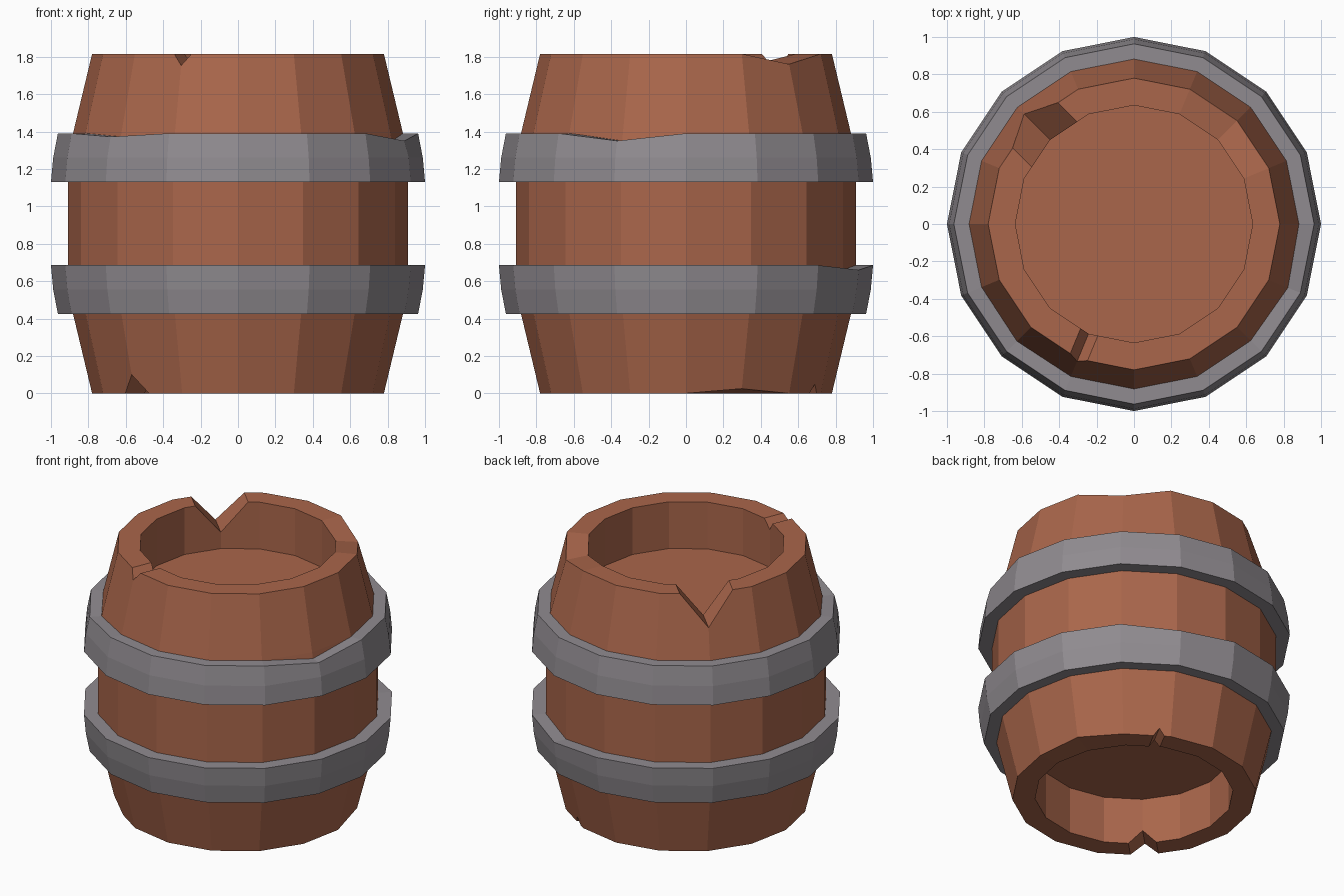
import bpy, bmesh
from math import cos, sin, radians, tau

SIDES = 16
HEIGHT = 1.815

if "Cube" in bpy.data.objects:
    bpy.data.objects.remove(bpy.data.objects["Cube"], do_unlink=True)


def make_material(name, colour):
    mat = bpy.data.materials.new(name)
    mat.use_nodes = True
    mat.diffuse_color = (*colour, 1)
    bsdf = next(n for n in mat.node_tree.nodes if n.type == 'BSDF_PRINCIPLED')
    bsdf.inputs["Base Color"].default_value = (*colour, 1)
    bsdf.inputs["Roughness"].default_value = 0.8
    return mat


wood = make_material("brown wood", (0.40, 0.133, 0.07))
metal = make_material("grey metal", (0.28, 0.26, 0.28))


def finish(name, bm, mat=None):
    bmesh.ops.recalc_face_normals(bm, faces=bm.faces)
    mesh = bpy.data.meshes.new(name)
    bm.to_mesh(mesh)
    bm.free()
    if mat:
        mesh.materials.append(mat)
    obj = bpy.data.objects.new(name, mesh)
    bpy.context.collection.objects.link(obj)
    return obj


def lathe(name, profile, mat, closed=False, dents=()):
    """Turn (radius, z) rows; dents are (row, side, new z)."""
    bm = bmesh.new()
    rows = [[bm.verts.new((r * cos(tau * i / SIDES), r * sin(tau * i / SIDES), z))
             for i in range(SIDES)] for r, z in profile]
    for row, side, z in dents:
        rows[row][side].co.z = z
    pairs = list(zip(rows, rows[1:]))
    if closed:
        pairs.append((rows[-1], rows[0]))
    else:
        bm.faces.new(rows[0])
        bm.faces.new(rows[-1])
    for a, b in pairs:
        for i in range(SIDES):
            j = (i + 1) % SIDES
            bm.faces.new((a[i], a[j], b[j], b[i]))
    return finish(name, bm, mat)


def cut_notch(target, angle, half_width, depth, top):
    """Cut a radial V through the top or bottom rim."""
    a = radians(angle)
    edge, out = (HEIGHT, 1) if top else (0, -1)
    slope = 1.5
    shape = [(0, edge - out * depth),
             (half_width * slope, edge + out * depth * (slope - 1)),
             (-half_width * slope, edge + out * depth * (slope - 1))]
    bm = bmesh.new()
    ends = [[bm.verts.new((r * cos(a) - t * sin(a), r * sin(a) + t * cos(a), z))
             for t, z in shape] for r in (0.4, 1.1)]
    for end in ends:
        bm.faces.new(end)
    for i in range(3):
        j = (i + 1) % 3
        bm.faces.new((ends[0][i], ends[0][j], ends[1][j], ends[1][i]))
    cutter = finish("notch_cutter", bm)
    cutter.hide_render = True
    mod = target.modifiers.new("notch", 'BOOLEAN')
    mod.operation = 'DIFFERENCE'
    mod.solver = 'EXACT'
    mod.object = cutter
    bpy.context.view_layer.objects.active = target
    bpy.ops.object.modifier_apply(modifier=mod.name)
    bpy.data.objects.remove(cutter, do_unlink=True)


# Barrel body with recessed ends
lower = [(0.635, 0.33), (0.635, 0), (0.78, 0), (0.882, 0.425), (0.91, 0.56)]
upper = [(r, HEIGHT - z) for r, z in reversed(lower)]
body = lathe("barrel_body", lower + upper, wood,
             dents=[(7, 2, 1.76), (8, 2, 1.78), (2, 1, 0.025)])

# Chipped rims
cut_notch(body, 135, 0.172, 0.215, True)
cut_notch(body, 247.5, 0.05, 0.062, True)
cut_notch(body, 225, 0.09, 0.1, False)
cut_notch(body, 62, 0.035, 0.05, False)

# Metal hoops, mirrored about the middle, with bent upper edges
hoop = [(0.86, 0.425), (0.963, 0.425), (0.988, 0.555), (1.0, 0.685), (0.89, 0.685)]
lathe("lower_hoop", hoop, metal, closed=True, dents=[(3, 3, 0.66), (4, 3, 0.66)])
lathe("upper_hoop", [(r, HEIGHT - z) for r, z in hoop], metal, closed=True,
      dents=[(row, side, z) for row in (0, 1) for side, z in ((15, 1.35), (10, 1.372))])
